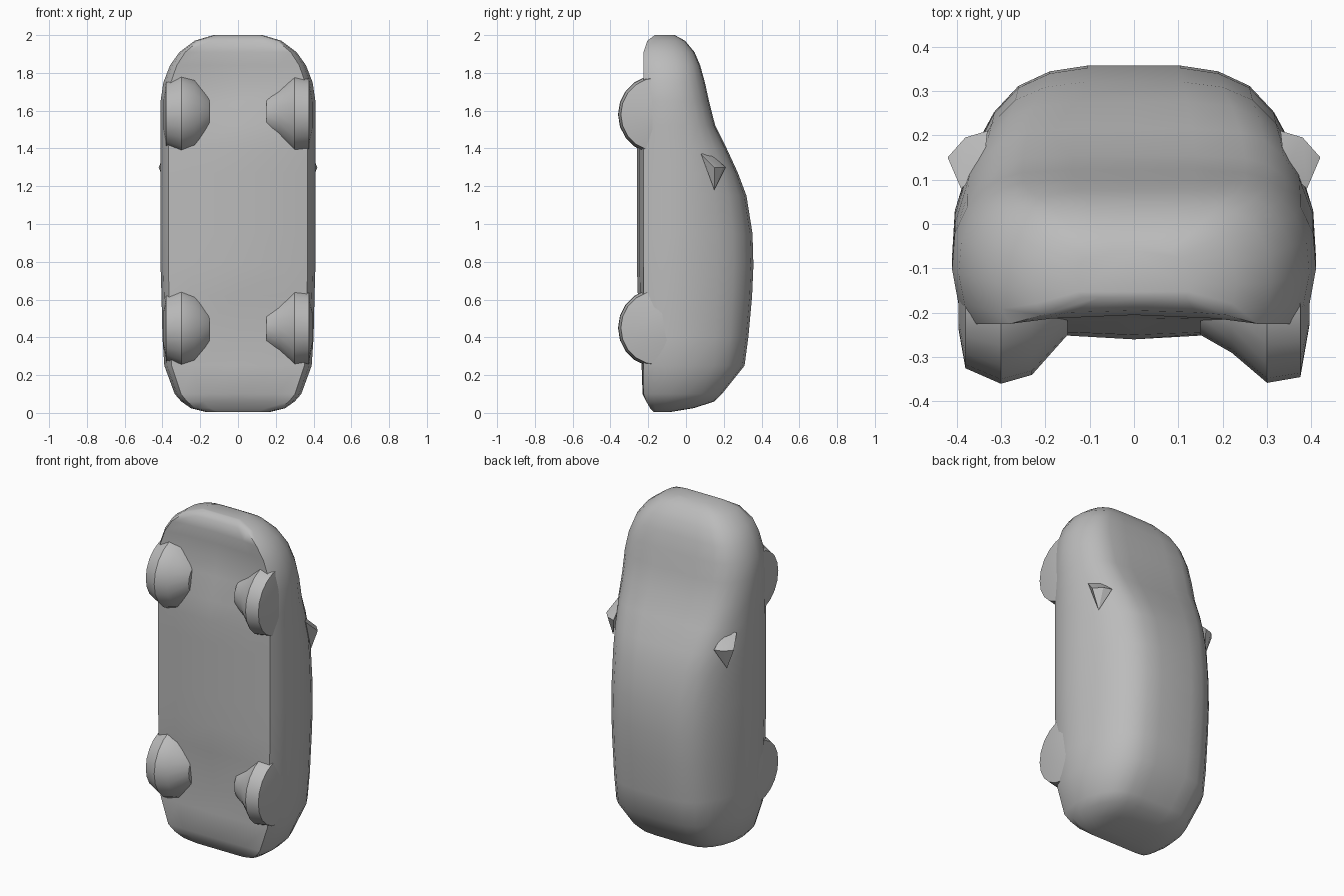
import bpy, bmesh, math
from mathutils import Vector

paint = bpy.data.materials.new("grey")
paint.diffuse_color = (0.5, 0.5, 0.5, 1)


def finish(bm, name, angle):
    bmesh.ops.recalc_face_normals(bm, faces=bm.faces)
    mesh = bpy.data.meshes.new(name)
    bm.to_mesh(mesh)
    bm.free()
    mesh.materials.append(paint)
    ob = bpy.data.objects.new(name, mesh)
    bpy.context.collection.objects.link(ob)
    bpy.ops.object.select_all(action='DESELECT')
    ob.select_set(True)
    bpy.context.view_layer.objects.active = ob
    bpy.ops.object.shade_smooth_by_angle(angle=math.radians(angle))
    return ob


def loft(bm, rings, closed=True):
    rows = [[bm.verts.new(p) for p in ring] for ring in rings]
    n = len(rows[0])
    for a, b in zip(rows, rows[1:]):
        for i in range(n):
            j = (i + 1) % n
            bm.faces.new((a[i], a[j], b[j], b[i]))
    bm.faces.new(rows[0])
    bm.faces.new(rows[-1])


# Body: z, half width, floor edge y, floor centre y, belt y, roof half width, roof y
stations = [
    (0.005, 0.17, -0.17, -0.17, -0.11, 0.10, -0.08),
    (0.025, 0.25, -0.19, -0.19, -0.07, 0.14, 0.04),
    (0.06, 0.30, -0.21, -0.21, -0.03, 0.17, 0.15),
    (0.10, 0.335, -0.225, -0.23, 0.00, 0.18, 0.19),
    (0.25, 0.39, -0.225, -0.235, 0.03, 0.19, 0.31),
    (0.40, 0.40, -0.225, -0.22, 0.03, 0.19, 0.33),
    (0.62, 0.405, -0.225, -0.255, 0.03, 0.19, 0.35),
    (0.78, 0.41, -0.225, -0.26, 0.03, 0.19, 0.357),
    (0.95, 0.41, -0.225, -0.26, 0.03, 0.19, 0.352),
    (1.15, 0.41, -0.225, -0.26, 0.03, 0.20, 0.32),
    (1.27, 0.41, -0.225, -0.26, 0.03, 0.22, 0.275),
    (1.40, 0.41, -0.225, -0.26, 0.02, 0.24, 0.215),
    (1.52, 0.41, -0.225, -0.25, 0.00, 0.25, 0.155),
    (1.65, 0.41, -0.225, -0.215, -0.02, 0.25, 0.122),
    (1.75, 0.395, -0.225, -0.20, -0.04, 0.25, 0.10),
    (1.84, 0.36, -0.225, -0.20, -0.05, 0.23, 0.075),
    (1.91, 0.31, -0.225, -0.205, -0.07, 0.19, 0.045),
    (1.97, 0.23, -0.205, -0.195, -0.09, 0.14, -0.005),
    (2.0, 0.13, -0.165, -0.165, -0.11, 0.08, -0.06),
]
rings = []
for z, w, edge, mid, belt, r, top in stations:
    h, d = top - belt, belt - edge
    half = [(0.60 * w, 0.6 * mid + 0.4 * edge), (0.90 * w, edge),
            (0.965 * w, edge + 0.22 * d), (w, edge + 0.6 * d), (0.985 * w, belt),
            (r + 0.78 * (w - r), belt + 0.42 * h), (r + 0.57 * (w - r), belt + 0.68 * h),
            (r + 0.32 * (w - r), belt + 0.86 * h), (r, belt + 0.96 * h), (0.55 * r, top)]
    ring = [(0, mid)] + half + [(0, top)] + [(-x, y) for x, y in reversed(half)]
    rings.append([(x, y, z) for x, y in ring])
bm = bmesh.new()
loft(bm, rings)
finish(bm, "body", 45)


# Wheels with their inner fairings, turned about the x axis
def wheel(name, profile, zc, yc=-0.15, sides=20):
    bm = bmesh.new()
    turns = [2 * math.pi * i / sides for i in range(sides)]
    loft(bm, [[(x, yc + r * math.sin(t), zc + r * math.cos(t)) for t in turns]
              for x, r in profile])
    finish(bm, name, 35)


right_profile = [(0.395, 0.08), (0.375, 0.195), (0.30, 0.208), (0.22, 0.14), (0.15, 0.10)]
left_profile = [(-0.395, 0.09), (-0.38, 0.175), (-0.30, 0.21), (-0.23, 0.19), (-0.15, 0.10)]
for end, zc in (("front", 1.58), ("rear", 0.45)):
    wheel(end + "_right_wheel", right_profile, zc)
    wheel(end + "_left_wheel", left_profile, zc)

# Side mirrors: wedges with a flat face towards the tail
for side, s in (("right", 1), ("left", -1)):
    bm = bmesh.new()
    for x, y, z in [(0.33, 0.21, 1.30), (0.38, 0.195, 1.30), (0.42, 0.15, 1.30),
                    (0.39, 0.08, 1.37), (0.34, 0.12, 1.38), (0.375, 0.15, 1.18)]:
        bm.verts.new(Vector((s * x, y, z)))
    bmesh.ops.convex_hull(bm, input=bm.verts)
    finish(bm, side + "_mirror", 30)
